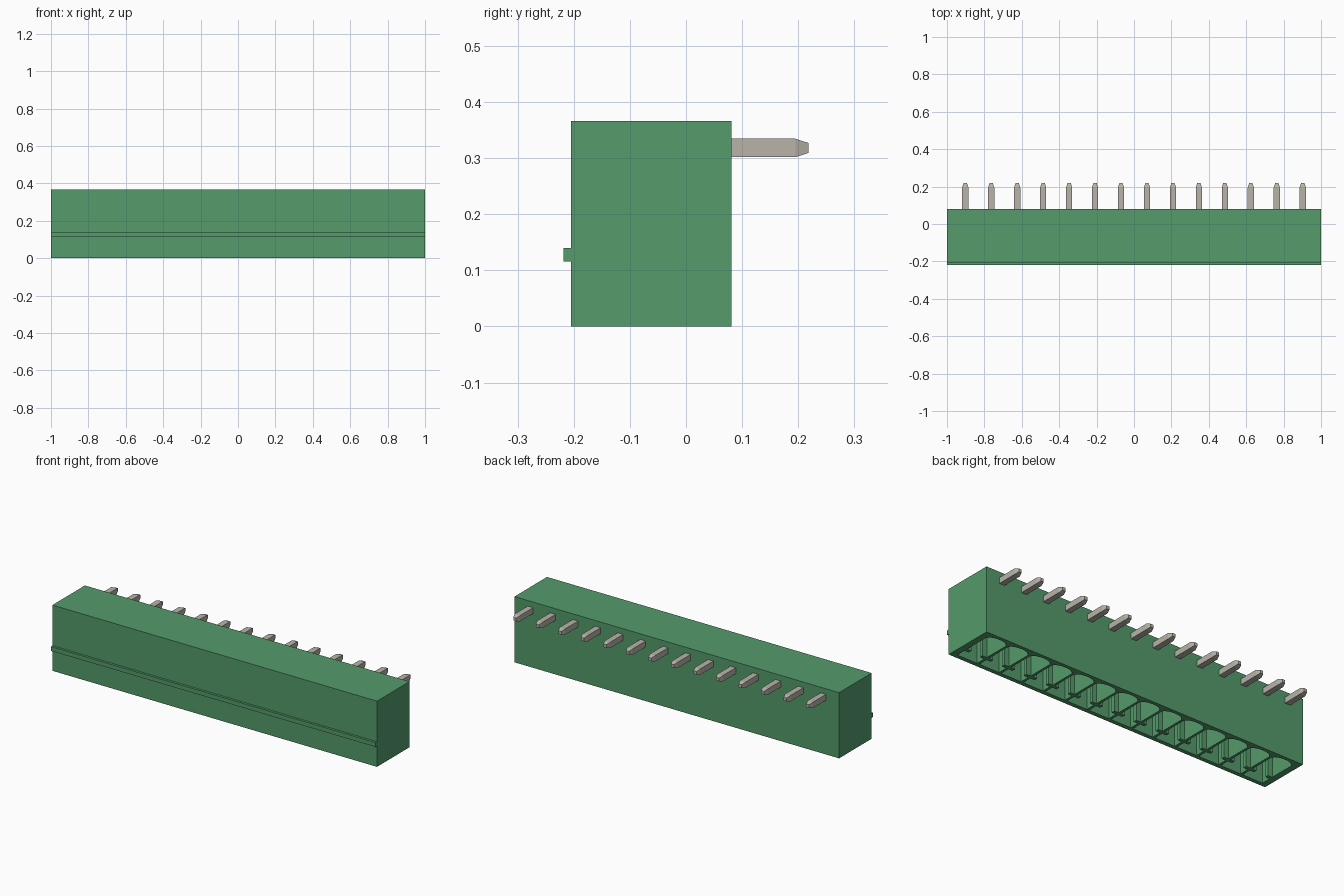
import bpy, bmesh, math

cube = bpy.data.objects.get("Cube")
if cube:
    bpy.data.objects.remove(cube, do_unlink=True)

COUNT, PITCH = 14, 0.1388
CENTRES = [(i - (COUNT - 1) / 2) * PITCH for i in range(COUNT)]


def material(name, rgb):
    m = bpy.data.materials.new(name)
    m.use_nodes = True
    m.diffuse_color = (*rgb, 1)
    m.node_tree.nodes["Principled BSDF"].inputs["Base Color"].default_value = (*rgb, 1)
    return m


green = material("green plastic", (0.089, 0.325, 0.147))
metal = material("tinned metal", (0.48, 0.455, 0.40))


def finish(name, bm, mat):
    bmesh.ops.recalc_face_normals(bm, faces=bm.faces[:])
    mesh = bpy.data.meshes.new(name)
    bm.to_mesh(mesh)
    bm.free()
    mesh.materials.append(mat)
    ob = bpy.data.objects.new(name, mesh)
    bpy.context.collection.objects.link(ob)
    return ob


def prism(bm, rings):
    """Join equal-length rings of points into a closed solid."""
    loops = [[bm.verts.new(p) for p in ring] for ring in rings]
    n = len(loops[0])
    for a, b in zip(loops, loops[1:]):
        for i in range(n):
            bm.faces.new((a[i], a[(i + 1) % n], b[(i + 1) % n], b[i]))
    bm.faces.new(loops[0][::-1])
    bm.faces.new(loops[-1])


# Housing: side outline with the front rail, swept along x
outline = [(-0.205, 0), (0.081, 0), (0.081, 0.366), (-0.205, 0.366),
           (-0.205, 0.14), (-0.218, 0.14), (-0.218, 0.116), (-0.205, 0.116)]
bm = bmesh.new()
prism(bm, [[(x, y, z) for y, z in outline] for x in (-1, 1)])
housing = finish("housing", bm, green)

# Contact chambers: scalloped at the back, keyed by cross ribs near the front
half = 0.0625
right_side = [(half, -0.182), (half, -0.128), (0.036, -0.128),
              (0.036, -0.108), (half, -0.108), (half, 0.032)]
arc = [(half * math.cos(a), 0.032 + 0.03 * math.sin(a))
       for a in (math.pi * k / 10 for k in range(1, 10))]
chamber = right_side + arc + [(-x, y) for x, y in reversed(right_side)]
bm = bmesh.new()
for cx in CENTRES:
    prism(bm, [[(cx + x, y, z) for x, y in chamber] for z in (-0.05, 0.25)])
cutter = finish("chamber_cutter", bm, green)
cutter.hide_render = True

cut = housing.modifiers.new("chambers", "BOOLEAN")
cut.operation = "DIFFERENCE"
cut.solver = "EXACT"
cut.object = cutter
bpy.context.view_layer.objects.active = housing
bpy.ops.object.modifier_apply(modifier=cut.name)
bpy.data.objects.remove(cutter, do_unlink=True)

# Solder pins: square bars with tapered tips
for i, cx in enumerate(CENTRES):
    bm = bmesh.new()
    rings = []
    for y, h in ((0.07, 0.0165), (0.195, 0.0165), (0.218, 0.009)):
        rings.append([(cx + sx * h, y, 0.318 + sz * h)
                      for sx, sz in ((-1, -1), (1, -1), (1, 1), (-1, 1))])
    prism(bm, rings)
    finish(f"solder_pin_{i + 1}", bm, metal)
